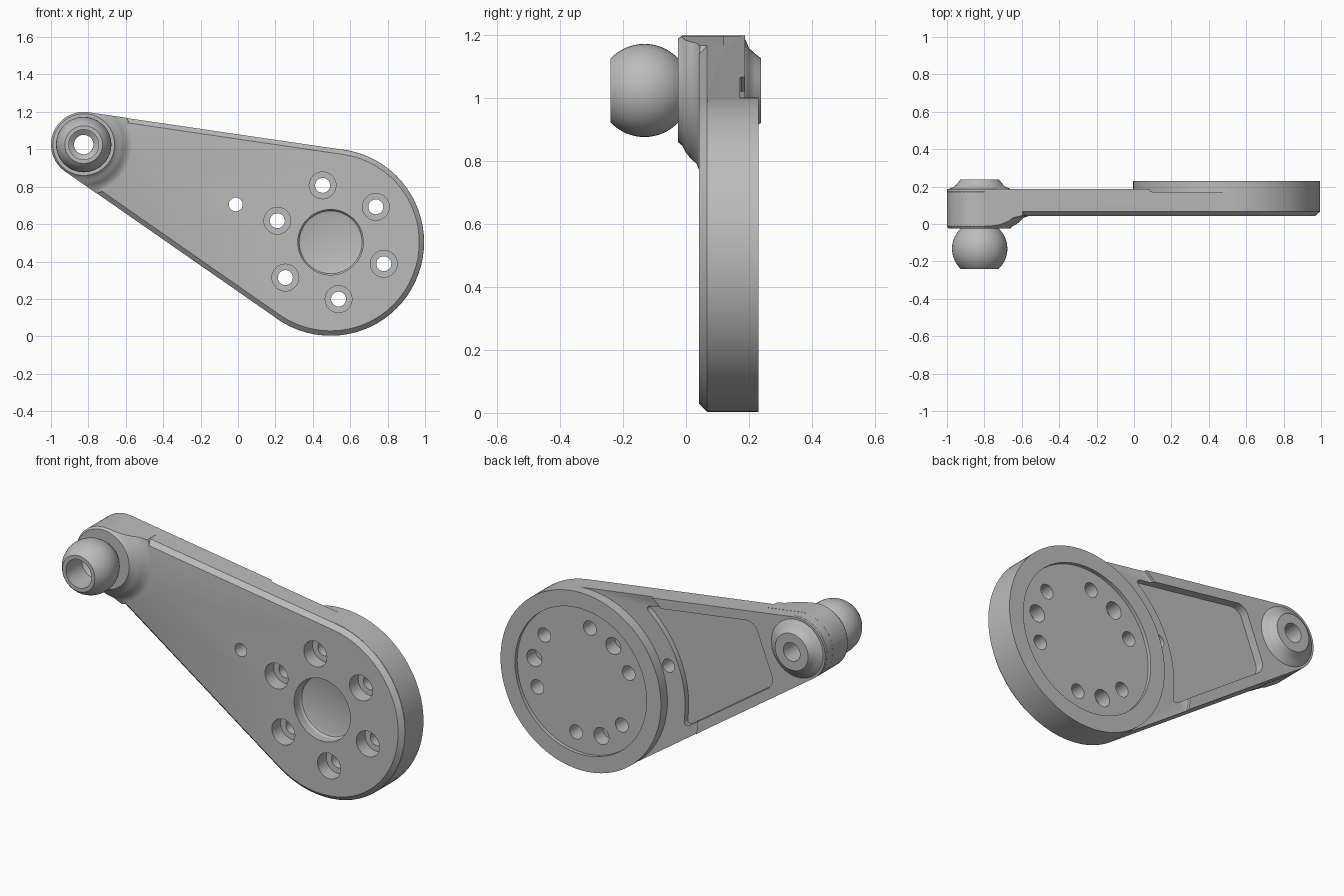
import bpy, bmesh
from math import sin, cos, asin, acos, atan2, pi, hypot, radians

if "Cube" in bpy.data.objects:
    bpy.data.objects.remove(bpy.data.objects["Cube"])

grey = bpy.data.materials.new("machined grey")
grey.use_nodes = True
grey.diffuse_color = (0.5, 0.5, 0.5, 1)
grey.node_tree.nodes["Principled BSDF"].inputs["Base Color"].default_value = (0.5, 0.5, 0.5, 1)

# Hub (wide end) and tip (ball end) of the arm, in the x-z plane
HUB, HUB_R = (0.495, 0.503), 0.5
TIP, TIP_R = (-0.825, 1.025), 0.175
LENGTH = hypot(HUB[0] - TIP[0], HUB[1] - TIP[1])
AXIS = atan2(HUB[1] - TIP[1], HUB[0] - TIP[0])
TAPER = asin((HUB_R - TIP_R) / LENGTH)


def polar(centre, r, angle):
    return centre[0] + r * cos(angle), centre[1] + r * sin(angle)


def loft(name, rings, corners=(), radius=0.0):
    """Closed solid through (y, outline) rings; chosen corners are rounded."""
    bm = bmesh.new()
    loops = [[bm.verts.new((x, y, z)) for x, z in outline] for y, outline in rings]
    n = len(loops[0])
    for a, b in zip(loops, loops[1:]):
        for i in range(n):
            j = (i + 1) % n
            bm.faces.new((a[i], a[j], b[j], b[i]))
    bm.faces.new(loops[0])
    bm.faces.new(loops[-1])
    if corners:
        edges = [bm.edges.get((loops[0][i], loops[1][i])) for i in corners]
        bmesh.ops.bevel(bm, geom=edges, offset=radius, segments=6, profile=0.5, affect='EDGES')
    bmesh.ops.recalc_face_normals(bm, faces=bm.faces)
    mesh = bpy.data.meshes.new(name)
    bm.to_mesh(mesh)
    bm.free()
    mesh.materials.append(grey)
    obj = bpy.data.objects.new(name, mesh)
    bpy.context.scene.collection.objects.link(obj)
    return obj


def lathe(name, centre, profile, n=48):
    """Solid of revolution about y from (radius, y) pairs."""
    return loft(name, [(y, [polar(centre, r, 2 * pi * i / n) for i in range(n)]) for r, y in profile])


def arm_outline(inset):
    """Two arcs joined by their common tangents."""
    half = pi / 2 + TAPER
    pts = [polar(HUB, HUB_R - inset, AXIS - half + 2 * half * i / 36) for i in range(37)]
    rest = 2 * pi - 2 * half
    return pts + [polar(TIP, TIP_R - inset, AXIS + half + rest * i / 18) for i in range(19)]


def combine(target, other, operation):
    mod = target.modifiers.new(operation, 'BOOLEAN')
    mod.operation, mod.solver, mod.object = operation, 'EXACT', other
    bpy.context.view_layer.objects.active = target
    bpy.ops.object.modifier_apply(modifier=mod.name)
    bpy.data.objects.remove(other)


# Tapered arm with chamfered front edge and lowered seat round the hub
arm = loft("lever_arm", [(0.042, arm_outline(0.026)), (0.066, arm_outline(0.001)),
                         (0.188, arm_outline(0.001))])
combine(arm, lathe("hub_seat", HUB, [(0.69, 0.172), (0.7, 0.177), (0.72, 0.25)]), 'DIFFERENCE')

# Rounded pocket in the back of the arm
MARGIN, ARC_R, START = 0.055, 0.61, 0.22
swing = pi / 2 - TAPER - acos((HUB_R - MARGIN) / ARC_R)
width = (TIP_R - MARGIN + START * sin(TAPER)) / cos(TAPER)
pocket = [polar(HUB, ARC_R, AXIS + pi - swing + 2 * swing * i / 12) for i in range(13)]
for side in (-1, 1):
    pocket.append(polar(polar(TIP, START, AXIS), side * width, AXIS + pi / 2))
combine(arm, loft("pocket", [(0.14, pocket), (0.3, pocket)], (0, 12, 13, 14), 0.05), 'DIFFERENCE')

# Hub disc on the back
combine(arm, lathe("hub_disc", HUB, [(HUB_R, 0.068), (HUB_R, 0.23)], 72), 'UNION')

# Raised tip: flared front boss trimmed to the arm outline
boss = lathe("tip_boss", TIP, [(0.165, -0.025), (0.175, -0.012), (0.195, -0.002), (0.217, 0.015),
                               (0.235, 0.034), (0.27, 0.045), (0.27, 0.12)])
trim = loft("tip_trim", [(-0.03, arm_outline(0.0)), (0.125, arm_outline(0.0))])
combine(boss, trim, 'INTERSECT')
combine(arm, boss, 'UNION')

# Flared back boss
boss = lathe("back_boss", TIP, [(0.1745, 0.1), (0.1745, 0.172), (0.16, 0.19), (0.135, 0.2),
                                (0.118, 0.218), (0.103, 0.238)])
combine(arm, boss, 'UNION')

# Ball stud with flat front
BALL_R, BALL_Y = 0.148, -0.132
sweep = [radians(-47 + 95 * i / 16) for i in range(17)]
profile = [(BALL_R * cos(a), BALL_Y + BALL_R * sin(a)) for a in sweep]
combine(arm, lathe("ball", TIP, profile + [(0.099, 0.0)]), 'UNION')

# Stepped bore through ball and tip
combine(arm, lathe("ball_bore", TIP, [(0.08, -0.3), (0.08, -0.1), (0.052, -0.08), (0.052, 0.3)], 32), 'DIFFERENCE')

# Hub recesses: shallow on the back, dished on the front
combine(arm, lathe("back_recess", HUB, [(0.41, 0.21), (0.41, 0.3)], 72), 'DIFFERENCE')
combine(arm, lathe("front_recess", HUB, [(0.175, 0.0), (0.175, 0.09), (0.168, 0.101), (0.155, 0.106)]), 'DIFFERENCE')

# Bolt circle: counterbored through holes and blind dowel holes
for i in range(6):
    spot = polar(HUB, 0.307, radians(38 + 60 * i))
    combine(arm, lathe("bolt_hole", spot, [(0.072, 0.0), (0.072, 0.12), (0.04, 0.121), (0.04, 0.3)], 24), 'DIFFERENCE')
for i in range(3):
    spot = polar(HUB, 0.307, radians(8 + 120 * i))
    combine(arm, lathe("dowel_hole", spot, [(0.047, 0.13), (0.047, 0.3)], 24), 'DIFFERENCE')

# Small pin hole beside the hub
combine(arm, lathe("pin_hole", (-0.012, 0.705), [(0.037, 0.0), (0.037, 0.3)], 24), 'DIFFERENCE')

bpy.ops.object.select_all(action='DESELECT')
arm.select_set(True)
bpy.context.view_layer.objects.active = arm
bpy.ops.object.shade_smooth_by_angle(angle=radians(30))
